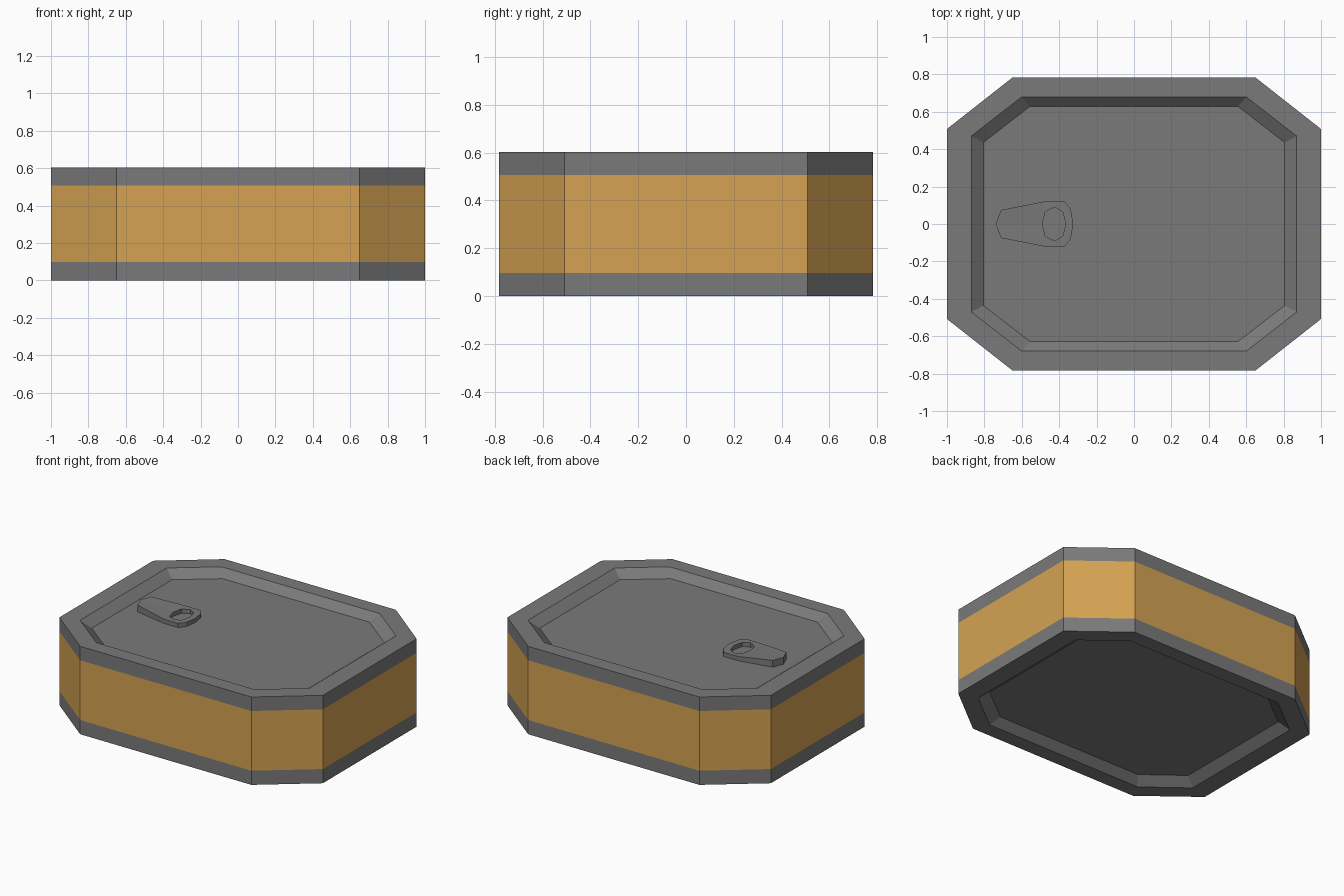
import bpy, bmesh

if "Cube" in bpy.data.objects:
    bpy.data.objects.remove(bpy.data.objects["Cube"])


def material(name, rgb):
    m = bpy.data.materials.new(name)
    m.diffuse_color = (*rgb, 1)
    m.use_nodes = True
    m.node_tree.nodes["Principled BSDF"].inputs["Base Color"].default_value = m.diffuse_color
    return m


metal = material("grey metal", (0.195, 0.195, 0.195))
label = material("ochre label", (0.66, 0.365, 0.085))


def finish(bm, name, mats):
    bmesh.ops.recalc_face_normals(bm, faces=bm.faces)
    me = bpy.data.meshes.new(name)
    bm.to_mesh(me)
    bm.free()
    for m in mats:
        me.materials.append(m)
    ob = bpy.data.objects.new(name, me)
    bpy.context.collection.objects.link(ob)
    return ob


# Chamfered rectangle: half sizes x, y and where the chamfer starts on each side
def chamfered(x, y, cx, cy):
    return [(cx, -y), (x, -cy), (x, cy), (cx, y),
            (-cx, y), (-x, cy), (-x, -cy), (-cx, -y)]


outer = chamfered(1.0, 0.783, 0.65, 0.508)
rim = chamfered(0.87, 0.68, 0.60, 0.47)
floor = chamfered(0.805, 0.628, 0.557, 0.436)
H, D = 0.603, 0.05

# Tin body: rings from the recessed base, round the wall, to the recessed lid
bm = bmesh.new()
levels = [(floor, D), (rim, 0), (outer, 0), (outer, 0.097), (outer, 0.507),
          (outer, H), (rim, H), (floor, H - D)]
rings = [[bm.verts.new((x, y, z)) for x, y in shape] for shape, z in levels]
for k, (a, b) in enumerate(zip(rings, rings[1:])):
    for i in range(8):
        j = (i + 1) % 8
        f = bm.faces.new((a[i], a[j], b[j], b[i]))
        f.material_index = 1 if k == 3 else 0   # label band
bm.faces.new(rings[0][::-1])
bm.faces.new(rings[-1])
finish(bm, "tin_body", [metal, label])

# Pull tab: flat ring around the finger hole plus a rising tip
bm = bmesh.new()
ZR, ZT = 0.582, 0.60
pad = [(-0.495, 0), (-0.48, -0.12), (-0.37, -0.12), (-0.338, -0.08),
       (-0.325, 0), (-0.338, 0.08), (-0.37, 0.12), (-0.48, 0.12)]
hole = [(-0.49, 0), (-0.475, -0.065), (-0.425, -0.09), (-0.381, -0.065),
        (-0.365, 0), (-0.381, 0.065), (-0.425, 0.09), (-0.475, 0.065)]
p = [bm.verts.new((x, y, ZR)) for x, y in pad]
h = [bm.verts.new((x, y, ZR)) for x, y in hole]
t = [bm.verts.new((x, y, ZT)) for x, y in [(-0.71, -0.075), (-0.74, 0), (-0.71, 0.075)]]
for i in range(8):
    j = (i + 1) % 8
    bm.faces.new((p[i], p[j], h[j], h[i]))
bm.faces.new((p[0], t[1], t[0], p[1]))
bm.faces.new((p[0], p[7], t[2], t[1]))
ext = bmesh.ops.extrude_face_region(bm, geom=bm.faces[:], use_keep_orig=True)
for v in ext["geom"]:
    if isinstance(v, bmesh.types.BMVert):
        v.co.z = H - D
finish(bm, "pull_tab", [metal])
